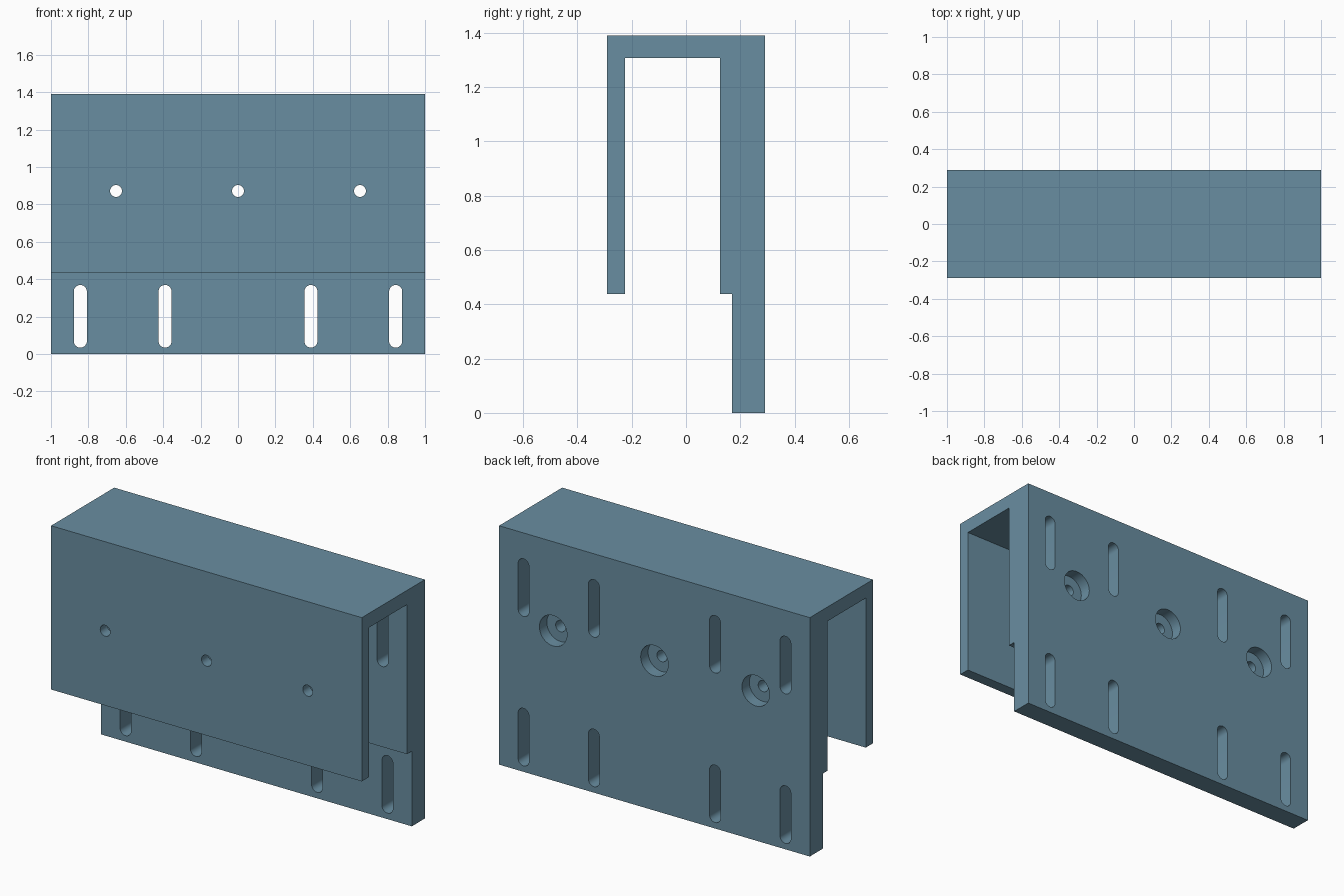
import bpy, bmesh, math
from mathutils import Vector

cube = bpy.data.objects.get("Cube")
if cube:
    bpy.data.objects.remove(cube, do_unlink=True)

steel = bpy.data.materials.new("blue_grey_metal")
steel.use_nodes = True
COLOUR = (0.141, 0.270, 0.356, 1)
steel.diffuse_color = COLOUR
steel.node_tree.nodes["Principled BSDF"].inputs["Base Color"].default_value = COLOUR


def prism(name, outlines, sweep):
    """Extrude each closed 3D outline along the sweep vector into one object."""
    bm = bmesh.new()
    for outline in outlines:
        face = bm.faces.new([bm.verts.new(p) for p in outline])
        new = bmesh.ops.extrude_face_region(bm, geom=[face])["geom"]
        verts = [v for v in new if isinstance(v, bmesh.types.BMVert)]
        bmesh.ops.translate(bm, verts=verts, vec=Vector(sweep))
    bmesh.ops.recalc_face_normals(bm, faces=bm.faces[:])
    mesh = bpy.data.meshes.new(name)
    bm.to_mesh(mesh)
    bm.free()
    mesh.materials.append(steel)
    obj = bpy.data.objects.new(name, mesh)
    bpy.context.collection.objects.link(obj)
    return obj


def stadium(x, y, z, radius, straight=0.0, steps=16):
    """Rounded slot outline facing y; a plain circle when straight is zero."""
    points = []
    for side in (1, -1):
        for i in range(steps + (1 if straight else 0)):
            a = math.pi * i / steps
            points.append((x + side * radius * math.cos(a), y,
                           z + side * (straight / 2 + radius * math.sin(a))))
    return points


def cut(body, cutter):
    cutter.hide_render = True
    mod = body.modifiers.new(cutter.name, "BOOLEAN")
    mod.operation = "DIFFERENCE"
    mod.solver = "EXACT"
    mod.object = cutter
    bpy.context.view_layer.objects.active = body
    bpy.ops.object.modifier_apply(modifier=mod.name)
    bpy.data.objects.remove(cutter, do_unlink=True)


# Channel bracket: thin front wall, top web, thick stepped back plate
FRONT, BACK, TOP, LIP = -0.29, 0.29, 1.39, 0.437
profile = [(FRONT, LIP), (FRONT, TOP), (BACK, TOP), (BACK, 0), (0.17, 0),
           (0.17, LIP), (0.125, LIP), (0.125, 1.307), (-0.225, 1.307), (-0.225, LIP)]
bracket = prism("channel_bracket", [[(-1, y, z) for y, z in profile]], (2, 0, 0))

# Vertical mounting slots in the back plate, two rows of four
slots = [stadium(s * x, 0.05, z, 0.035, 0.265)
         for z in (0.202, 1.072) for x in (0.39, 0.843) for s in (-1, 1)]
cut(bracket, prism("slot_cutter", slots, (0, 0.4, 0)))

# Bolt holes through both walls, counterbored from the back
centres = (-0.652, 0, 0.652)
cut(bracket, prism("bolt_hole_cutter",
                   [stadium(x, -0.4, 0.872, 0.032) for x in centres], (0, 0.8, 0)))
cut(bracket, prism("counterbore_cutter",
                   [stadium(x, BACK - 0.068, 0.872, 0.089) for x in centres], (0, 0.2, 0)))

# Smooth the hole walls, keep the plate edges sharp
bpy.ops.object.select_all(action="DESELECT")
bracket.select_set(True)
bpy.context.view_layer.objects.active = bracket
bpy.ops.object.shade_smooth_by_angle(angle=math.radians(30))
